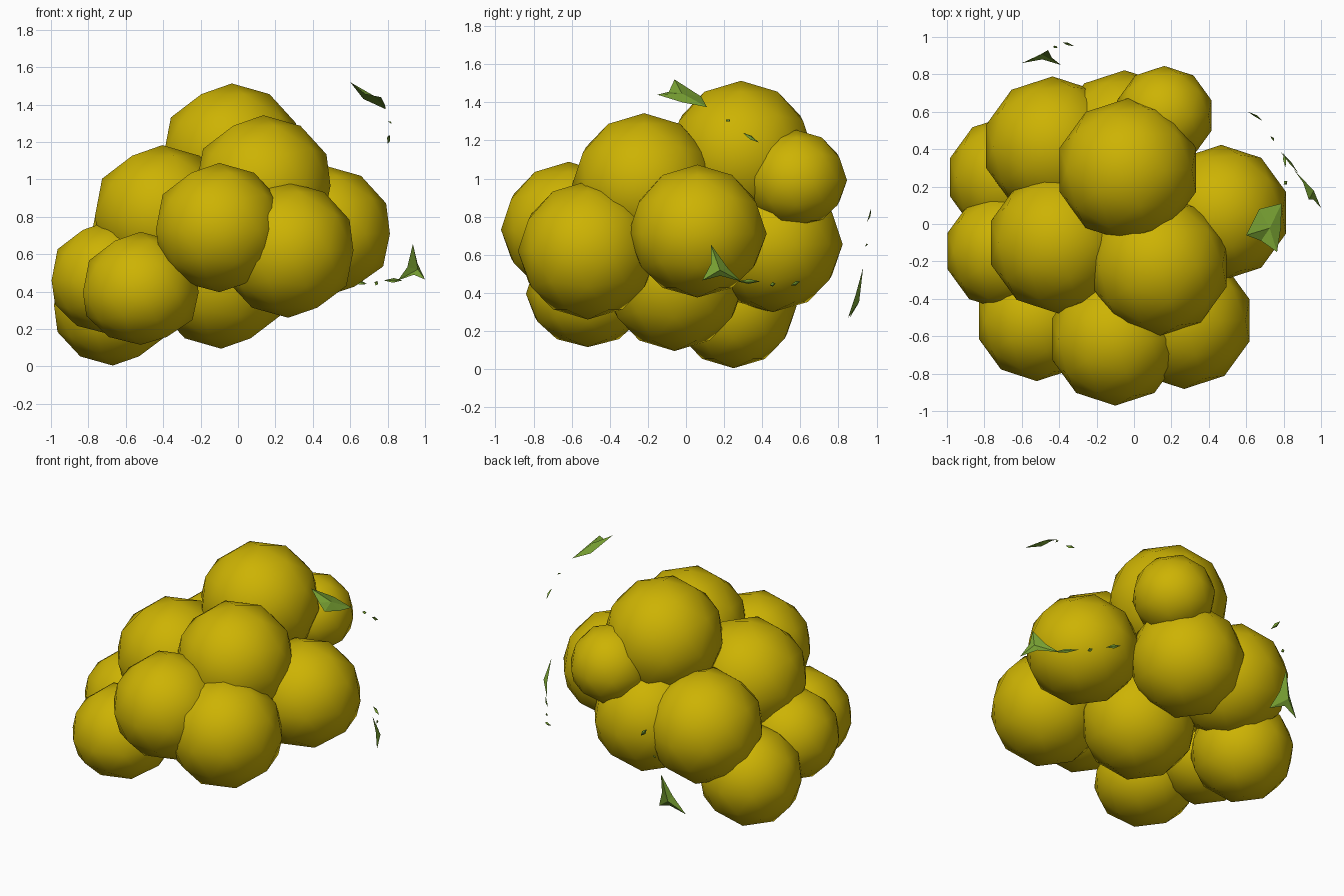
import bpy
from mathutils import Vector


def material(name, color):
    m = bpy.data.materials.new(name)
    m.diffuse_color = (*color, 1)
    return m


YELLOW = material("olive yellow", (0.61, 0.45, 0.001))
GREEN = material("leaf green", (0.20, 0.38, 0.035))


# Round fruits: low-poly smooth balls (centre x, y, z, radius, flattening of underside)
fruits = [
    (-0.033, 0.289, 1.13, 0.383, 1.0),    # top
    (0.135, -0.22, 0.965, 0.378, 0.95),   # upper front
    (-0.405, -0.10, 0.805, 0.378, 0.95),  # upper left
    (-0.10, -0.615, 0.732, 0.356, 0.94),  # front
    (0.268, -0.515, 0.62, 0.367, 0.98),   # front right
    (-0.52, -0.515, 0.395, 0.325, 0.86),  # lower front left
    (-0.695, -0.145, 0.46, 0.317, 0.9),   # left
    (-0.67, 0.25, 0.33, 0.33, 0.985),     # lowest, back left
    (-0.09, -0.06, 0.465, 0.37, 1.0),     # core bottom
    (0.467, 0.06, 0.71, 0.363, 0.92),     # right
    (0.162, 0.58, 0.99, 0.265, 0.93),     # small, upper back
    (-0.05, 0.455, 0.655, 0.367, 0.97),   # back
    (-0.435, 0.415, 0.665, 0.374, 0.98),  # back left
]
for i, (x, y, z, r, flat) in enumerate(fruits):
    bpy.ops.mesh.primitive_ico_sphere_add(subdivisions=2, radius=r, location=(x, y, z))
    ob = bpy.context.object
    ob.name = f"fruit_{i + 1}"
    for v in ob.data.vertices:
        if v.co.z < 0:
            v.co.z *= flat
    ob.data.materials.append(YELLOW)
    bpy.ops.object.shade_smooth()


# Loose leaf: thin polygon bulged at its middle, facing outwards
def leaf(name, points, bulge=0.02):
    pts = [Vector(p) for p in points]
    mid = sum(pts, Vector()) / len(pts)
    out = (mid - Vector((0, 0, 0.7))).normalized()
    n = len(pts)
    area = sum(((pts[k] - mid).cross(pts[(k + 1) % n] - mid) for k in range(n)), Vector())
    if area.dot(out) < 0:
        pts.reverse()
    verts = pts + [mid + out * bulge]
    mesh = bpy.data.meshes.new(name)
    mesh.from_pydata(verts, [], [(k, (k + 1) % n, n) for k in range(n)])
    mesh.materials.append(GREEN)
    ob = bpy.data.objects.new(name, mesh)
    bpy.context.collection.objects.link(ob)


leaf("upper_leaf", [(0.67, 0.08, 1.43), (0.79, 0.11, 1.375), (0.785, -0.02, 1.40),
                    (0.765, -0.15, 1.44), (0.68, -0.09, 1.455), (0.60, -0.06, 1.52)], 0.015)
leaf("right_leaf", [(0.935, 0.13, 0.655), (0.905, 0.22, 0.53), (0.855, 0.29, 0.46),
                    (0.94, 0.18, 0.49), (1.0, 0.085, 0.465), (0.96, 0.13, 0.55)], 0.03)
leaf("back_leaf", [(-0.46, 0.93, 0.535), (-0.52, 0.89, 0.39), (-0.60, 0.86, 0.27),
                   (-0.49, 0.88, 0.31), (-0.39, 0.85, 0.27), (-0.44, 0.89, 0.39)], 0.03)

# Tiny leaf tips
tips = [
    ((0.81, 0.30, 1.24), (0.80, 0.38, 1.19)),
    ((0.80, 0.21, 1.31), (0.82, 0.23, 1.30)),
    ((0.61, 0.60, 0.46), (0.69, 0.55, 0.44)),
    ((0.73, 0.47, 0.45), (0.75, 0.44, 0.44)),
    ((-0.38, 0.97, 0.84), (-0.32, 0.95, 0.77)),
    ((-0.43, 0.95, 0.66), (-0.41, 0.94, 0.645)),
    ((0.78, 0.39, 0.46), (0.88, 0.27, 0.46)),
]
for i, (a, b) in enumerate(tips):
    a, b = Vector(a), Vector(b)
    mid = (a + b) / 2
    side = (b - a).cross(mid - Vector((0, 0, 0.7))).normalized() * 0.013
    leaf(f"leaf_tip_{i + 1}", [a, mid + side, b, mid - side], 0.01)
